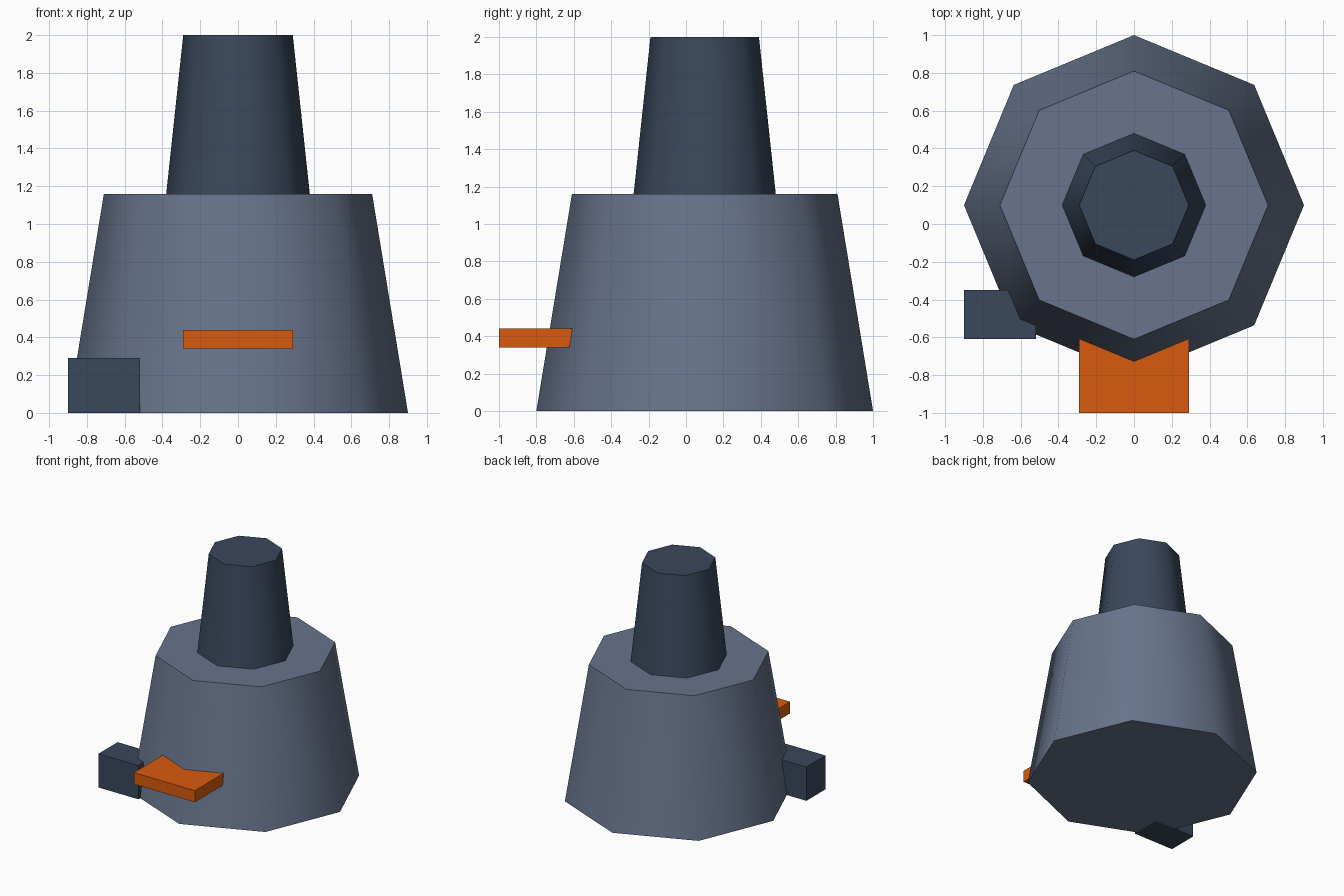
import bpy, math

if "Cube" in bpy.data.objects:
    bpy.data.objects.remove(bpy.data.objects["Cube"])


def material(name, rgb):
    # sRGB 0-255 to linear
    m = bpy.data.materials.new(name)
    lin = [((c / 255 + 0.055) / 1.055) ** 2.4 for c in rgb]
    m.diffuse_color = (*lin, 1)
    m.use_nodes = True
    m.node_tree.nodes["Principled BSDF"].inputs["Base Color"].default_value = m.diffuse_color
    return m


GREY = material("blue_grey", (104, 116, 140))
DARK = material("dark_slate", (58, 71, 91))
ORANGE = material("orange", (217, 90, 14))


def tapered_octagon(name, r1, r2, z1, z2, mat):
    bpy.ops.mesh.primitive_cone_add(vertices=8, radius1=r1, radius2=r2, depth=z2 - z1,
                                    location=(0, 0.1, (z1 + z2) / 2))
    o = bpy.context.object
    o.name = name
    o.data.materials.append(mat)
    # sides shade smooth, caps stay sharp
    bpy.ops.object.shade_smooth_by_angle(angle=math.radians(60))


def box(name, lo, hi, mat):
    bpy.ops.mesh.primitive_cube_add(size=1, location=[(a + b) / 2 for a, b in zip(lo, hi)])
    o = bpy.context.object
    o.name = name
    o.scale = [b - a for a, b in zip(lo, hi)]
    bpy.ops.object.transform_apply(location=False, rotation=False, scale=True)
    o.data.materials.append(mat)


# main tapered body and the chimney on top
tapered_octagon("body", 0.90, 0.71, 0, 1.16, GREY)
tapered_octagon("chimney", 0.38, 0.29, 1.16, 2.0, DARK)

# side block and front ledge, both sunk into the body
box("side_block", (-0.90, -0.61, 0), (-0.52, -0.35, 0.29), DARK)
box("front_ledge", (-0.29, -1.0, 0.34), (0.29, -0.42, 0.44), ORANGE)
